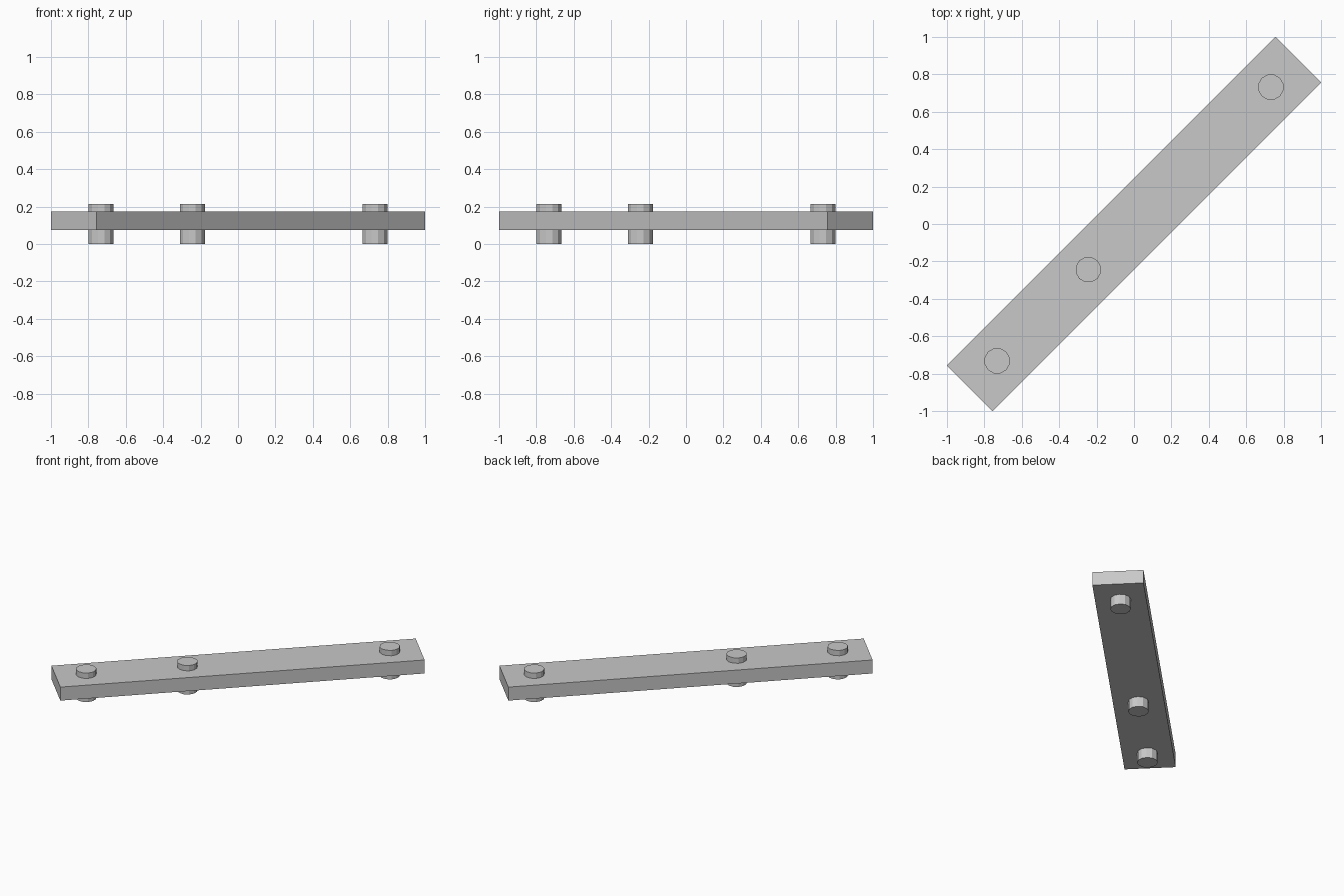
import bpy
import math

cube = bpy.data.objects.get("Cube")
if cube:
    bpy.data.objects.remove(cube, do_unlink=True)

# Single plain grey for the bar and its pins
grey = bpy.data.materials.new("light grey")
grey.use_nodes = True
colour = (0.58, 0.58, 0.58, 1)
grey.diffuse_color = colour
grey.node_tree.nodes["Principled BSDF"].inputs["Base Color"].default_value = colour

DIAGONAL = math.radians(45)
PITCH = 0.345            # pin spacing unit along the bar
HALF_LENGTH = 3.6 * PITCH
BAR_BOTTOM, BAR_TOP = 0.075, 0.175
PIN_TOP = 0.215


def finish(name):
    obj = bpy.context.object
    obj.name = name
    obj.data.name = name
    obj.data.materials.append(grey)
    return obj


# Flat bar lying along the diagonal
bpy.ops.mesh.primitive_cube_add(
    size=1, location=(0, 0, (BAR_BOTTOM + BAR_TOP) / 2), rotation=(0, 0, DIAGONAL))
bar = finish("link_bar")
bar.scale = (2 * HALF_LENGTH, PITCH, BAR_TOP - BAR_BOTTOM)

# Twelve-sided pins passing through the bar
for name, step in (("rear_pin", 3), ("middle_pin", -1), ("front_pin", -3)):
    offset = step * PITCH * math.cos(DIAGONAL)
    bpy.ops.mesh.primitive_cylinder_add(
        vertices=12, radius=0.2 * PITCH, depth=PIN_TOP,
        location=(offset, offset, PIN_TOP / 2), rotation=(0, 0, DIAGONAL))
    finish(name)
